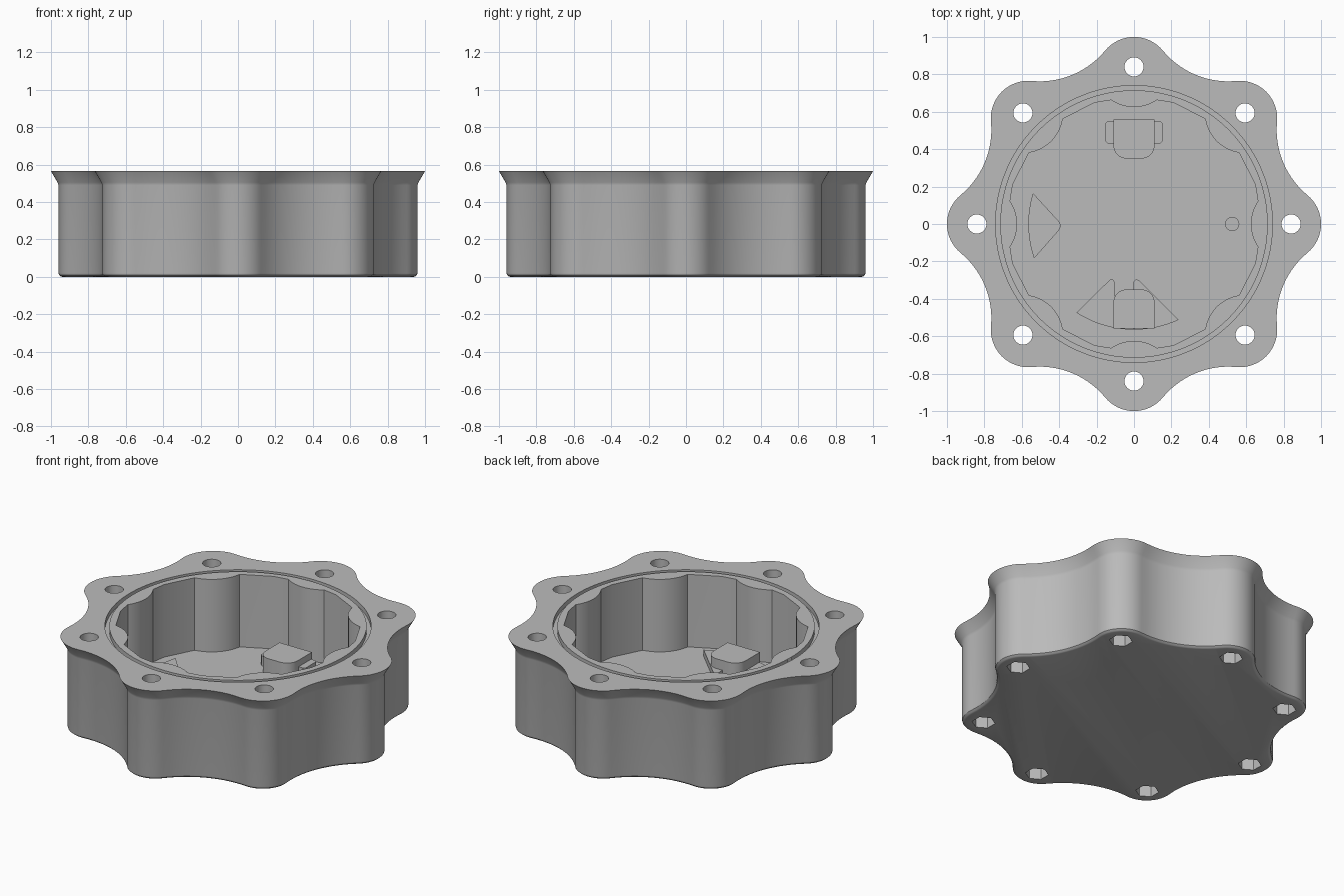
import bpy, bmesh, math
from math import cos, sin, pi, radians

if "Cube" in bpy.data.objects:
    bpy.data.objects.remove(bpy.data.objects["Cube"], do_unlink=True)

grey = bpy.data.materials.new("plain_grey")
grey.use_nodes = True
GREY = (0.5, 0.5, 0.5, 1)
grey.diffuse_color = GREY
grey.node_tree.nodes["Principled BSDF"].inputs["Base Color"].default_value = GREY

HEIGHT, FLOOR = 0.565, 0.12
LOBES = 8
BOLT_RADIUS = 0.84
bolts = [(BOLT_RADIUS * cos(i * pi / 4), BOLT_RADIUS * sin(i * pi / 4)) for i in range(LOBES)]


def arc(x, y, r, start, end, steps):
    """Points along a circular arc, in degrees."""
    angles = [radians(start + (end - start) * i / steps) for i in range(steps + 1)]
    return [(x + r * cos(a), y + r * sin(a)) for a in angles]


def circle(x, y, r, sides=48, turn=0):
    return arc(x, y, r, turn, turn + 360, sides)[:-1]


def loft(name, loops):
    """Solid from stacked (outline, z) loops."""
    bm = bmesh.new()
    rings = [[bm.verts.new((x, y, z)) for x, y in pts] for pts, z in loops]
    for low, high in zip(rings, rings[1:]):
        n = len(low)
        for i in range(n):
            j = (i + 1) % n
            bm.faces.new((low[i], low[j], high[j], high[i]))
    bm.faces.new(rings[0][::-1])
    bm.faces.new(rings[-1])
    bmesh.ops.recalc_face_normals(bm, faces=bm.faces)
    mesh = bpy.data.meshes.new(name)
    bm.to_mesh(mesh)
    bm.free()
    mesh.materials.append(grey)
    obj = bpy.data.objects.new(name, mesh)
    bpy.context.collection.objects.link(obj)
    return obj


def prism(name, pts, z0, z1):
    return loft(name, [(pts, z0), (pts, z1)])


def cut(target, cutter):
    """Subtract the cutter for good, then discard it."""
    mod = target.modifiers.new("cut", 'BOOLEAN')
    mod.operation, mod.solver, mod.object = 'DIFFERENCE', 'EXACT', cutter
    bpy.context.view_layer.update()
    graph = bpy.context.evaluated_depsgraph_get()
    mesh = bpy.data.meshes.new_from_object(target.evaluated_get(graph))
    target.modifiers.clear()
    target.data = mesh
    bpy.data.objects.remove(cutter, do_unlink=True)


def smooth(obj):
    bpy.ops.object.select_all(action='DESELECT')
    obj.select_set(True)
    bpy.context.view_layer.objects.active = obj
    bpy.ops.object.shade_smooth_by_angle(angle=radians(30))


def lobed_outline(inset):
    """Eight convex lobes joined by tangent concave arcs."""
    tip, centre, valley = 0.2, 0.8, 0.863
    half = pi / LOBES
    hollow = (valley**2 + centre**2 - tip**2 - 2 * centre * valley * cos(half)) \
        / (2 * tip - 2 * valley + 2 * centre * cos(half))
    far = valley + hollow
    # direction from the lobe centre to the hollow centre
    lean = math.degrees(math.atan2(far * sin(half), far * cos(half) - centre))
    pts = []
    for i in range(LOBES):
        a = i * 2 * half
        pts += arc(centre * cos(a), centre * sin(a), tip - inset,
                   math.degrees(a) - lean, math.degrees(a) + lean, 16)
        b = a + half
        spread = lean - math.degrees(half)
        mid = math.degrees(b) + 180
        pts += arc(far * cos(b), far * sin(b), hollow + inset,
                   mid + spread, mid - spread, 14)[1:-1]
    return pts


# Flared body with a rounded bottom edge
levels = [(0.06, 0), (0.052, 0.003), (0.043, 0.011), (0.04, 0.022),
          (0.04, 0.49), (0.035, 0.505), (0, HEIGHT)]
body = loft("housing_body", [(lobed_outline(i), z) for i, z in levels])

# Faceted cavity that leaves a round boss around every bolt
cavity = prism("cavity_cutter", circle(0, 0, 0.682, 20), FLOOR, 1)
for x, y in bolts:
    cut(cavity, prism("boss", circle(x, y, 0.215), 0, 2))
cut(body, cavity)

# Seal groove in the rim
groove = prism("groove_cutter", circle(0, 0, 0.74, 128), HEIGHT - 0.03, 1)
cut(groove, prism("groove_core", circle(0, 0, 0.715, 128), 0, 2))
cut(body, groove)

# Bolt holes and hexagonal nut pockets
for x, y in bolts:
    cut(body, prism("bolt_cutter", circle(x, y, 0.051, 32), -1, 1))
    cut(body, prism("nut_cutter", circle(x, y, 0.065, 6, 30), -1, 0.1))
smooth(body)


def block_outline(sign):
    """Square outer end, rounded corners facing the middle."""
    pts = [(0.11, 0.56), (-0.11, 0.56)]
    pts += arc(-0.04, 0.42, 0.07, 180, 270, 8) + arc(0.04, 0.42, 0.07, 270, 360, 8)
    return [(x, y * sign) for x, y in pts]


# Interior mounts
base = FLOOR - 0.01
smooth(prism("back_block", block_outline(1), base, FLOOR + 0.1))
smooth(prism("front_block", block_outline(-1), base, FLOOR + 0.1))
for side, name in ((1, "left_tab"), (-1, "right_tab")):
    tab = [(0.1, 0.43), (0.14, 0.43), (0.152, 0.442), (0.152, 0.54), (0.14, 0.552), (0.1, 0.552)]
    prism(name, [(x * side, y) for x, y in tab], base, FLOOR + 0.06)

# Wedge shaped pads
side_wedge = arc(0, 0, 0.565, 163, 199, 12) + arc(-0.43, -0.01, 0.037, -40, 40, 6)
smooth(prism("side_wedge", side_wedge, base, FLOOR + 0.04))
front_left = arc(0, 0, 0.565, 270, 295, 8) + arc(0.015, -0.315, 0.018, 40, 180, 6)
front_right = arc(0, 0, 0.565, 237, 270, 10) + [(-0.105, -0.38)] \
    + arc(-0.12, -0.31, 0.015, 0, 130, 6)
smooth(prism("front_wedge_left", front_left, base, FLOOR + 0.04))
smooth(prism("front_wedge_right", front_right, base, FLOOR + 0.04))

# Locating peg
smooth(prism("locating_peg", circle(0.525, 0, 0.038, 32), base, FLOOR + 0.04))
